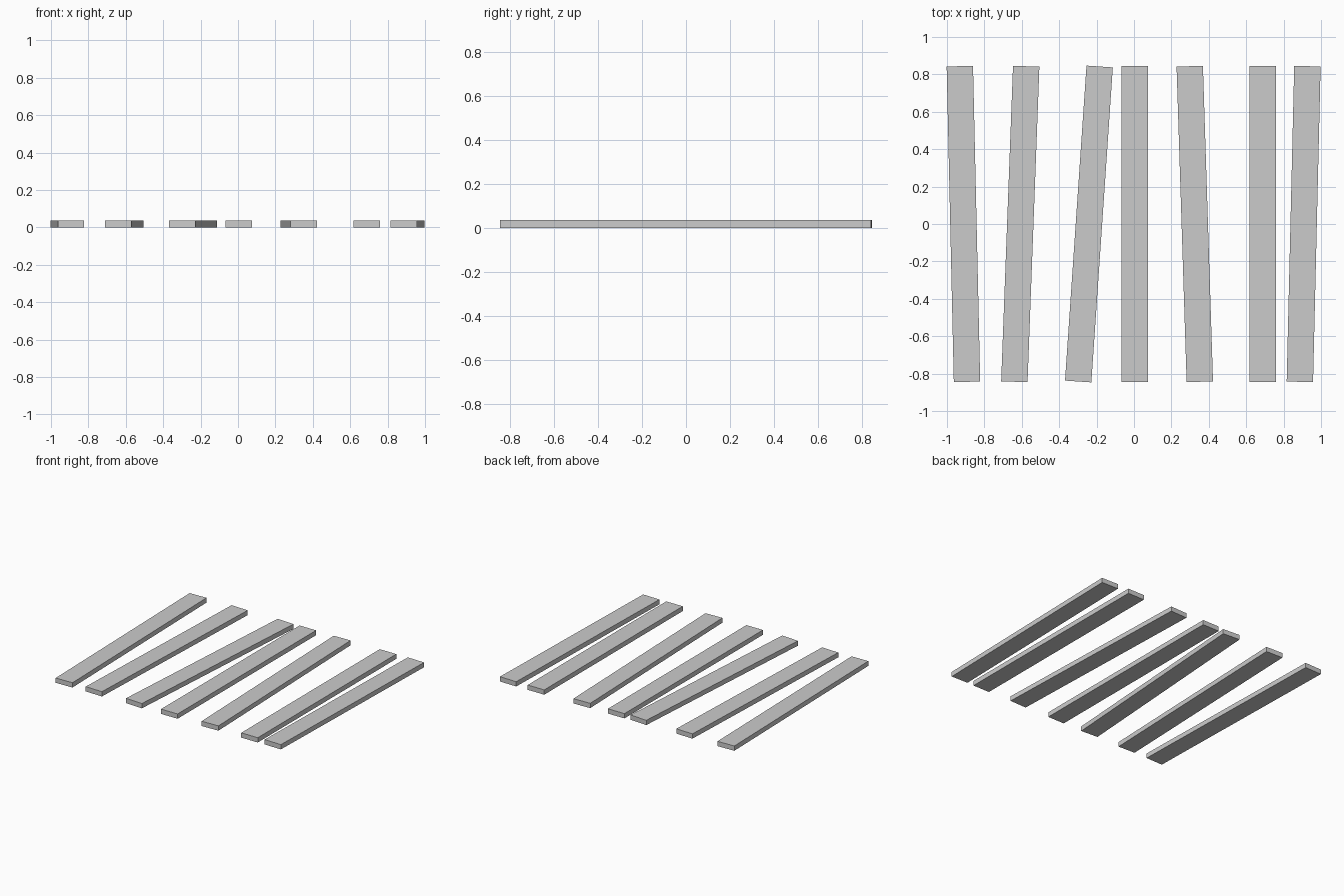
import bpy
import math

if "Cube" in bpy.data.objects:
    bpy.data.objects.remove(bpy.data.objects["Cube"])

WIDTH, LENGTH, THICK = 0.141, 1.688, 0.037

# Loose row of planks: centre x, and turn about z in degrees
planks = [
    (-0.912, 1.30),
    (-0.608, -2.15),
    (-0.241, -3.90),
    (0.005, 0.0),
    (0.325, 1.83),
    (0.689, 0.0),
    (0.907, -1.37),
]


def add_plank(name, x, turn):
    bpy.ops.mesh.primitive_cube_add(size=1, location=(x, 0, THICK / 2),
                                    rotation=(0, 0, math.radians(turn)))
    plank = bpy.context.object
    plank.name = name
    plank.scale = (WIDTH, LENGTH, THICK)
    return plank


for i, (x, turn) in enumerate(planks, 1):
    add_plank(f"plank_{i}", x, turn)
